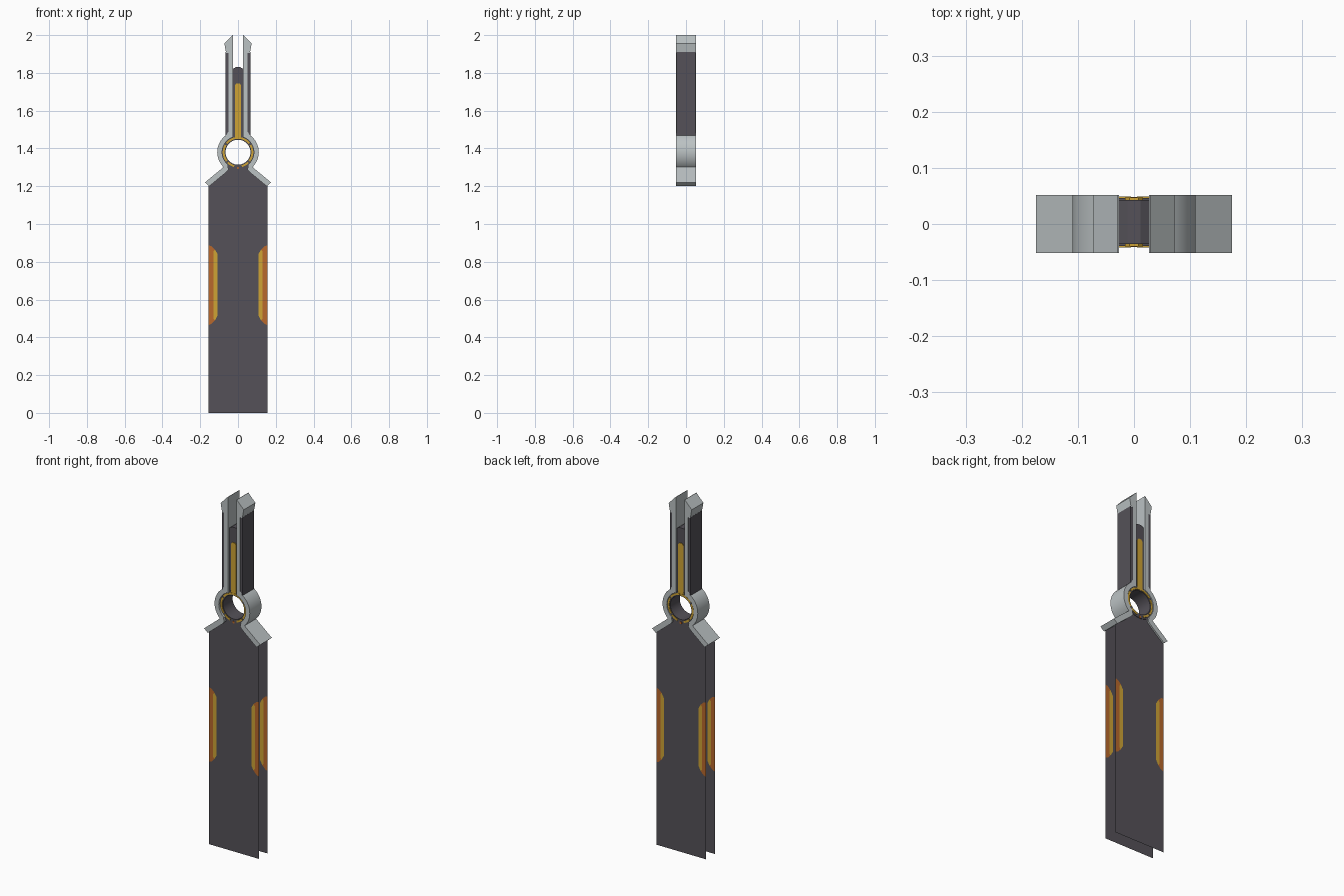
import bpy, bmesh, math

if "Cube" in bpy.data.objects:
    bpy.data.objects.remove(bpy.data.objects["Cube"])

def material(name, rgb):
    m = bpy.data.materials.new(name)
    m.diffuse_color = (*rgb, 1)
    m.use_nodes = True
    m.node_tree.nodes["Principled BSDF"].inputs["Base Color"].default_value = m.diffuse_color
    return m

DARK = material("dark charcoal", (0.09, 0.083, 0.098))
STEEL = material("light steel", (0.50, 0.54, 0.55))
ORANGE = material("burnt orange", (0.48, 0.14, 0.025))
GOLD = material("gold", (0.62, 0.37, 0.035))

FRONT, BACK = -0.036, 0.043      # planes of the two blade sheets
DEPTH = 0.052                    # half depth of the steel parts
RING_Z = 1.38

def prism(name, pts, y0, y1, mat, mirror=True):
    """Extrude an x/z outline from y0 to y1 (one sheet if equal), optionally mirrored in x."""
    bm = bmesh.new()
    for s in ((1, -1) if mirror else (1,)):
        face = bm.faces.new([bm.verts.new((s * x, y0, z)) for x, z in pts])
        if y1 != y0:
            ext = bmesh.ops.extrude_face_region(bm, geom=[face])["geom"]
            verts = [v for v in ext if isinstance(v, bmesh.types.BMVert)]
            bmesh.ops.translate(bm, verts=verts, vec=(0, y1 - y0, 0))
    bmesh.ops.recalc_face_normals(bm, faces=bm.faces)
    me = bpy.data.meshes.new(name)
    bm.to_mesh(me)
    bm.free()
    me.materials.append(mat)
    ob = bpy.data.objects.new(name, me)
    bpy.context.collection.objects.link(ob)
    return ob

def smooth(ob):
    bpy.ops.object.select_all(action='DESELECT')
    ob.select_set(True)
    bpy.context.view_layer.objects.active = ob
    bpy.ops.object.shade_smooth_by_angle(angle=math.radians(30))

def sector(r0, r1, a0, a1, n=16):
    """Outline of a ring sector around the ring centre, angles in degrees."""
    ang = [math.radians(a0 + (a1 - a0) * i / n) for i in range(n + 1)]
    arc = lambda r, seq: [(r * math.cos(a), RING_Z + r * math.sin(a)) for a in seq]
    return arc(r1, ang) + arc(r0, ang[::-1])

def both(pts):
    """Close a right-hand outline with its mirror image."""
    return pts + [(-x, z) for x, z in reversed(pts)]

# outline of the glowing slot in the blade edge, bottom to top
slot = [(0.155, 0.465), (0.140, 0.471), (0.122, 0.49), (0.108, 0.515),
        (0.108, 0.84), (0.122, 0.865), (0.140, 0.882), (0.155, 0.887)]
blade = both([(0.155, 0)] + slot + [(0.155, 1.2), (0.06, 1.285), (0.06, 1.306)])
glow = slot[:3] + [(0.130, 0.50), (0.130, 0.855)] + slot[5:]
strip = [(0.130, 0.50), (0.122, 0.49), (0.108, 0.515), (0.108, 0.84),
         (0.122, 0.865), (0.130, 0.855)]

# two thin blade sheets with glowing slots
for side, y in (("front", FRONT), ("back", BACK)):
    prism(side + "_blade_sheet", blade, y, y, DARK, mirror=False)
    prism(side + "_slot_glow", glow, y, y, ORANGE)
    prism(side + "_slot_strip", strip, y, y, GOLD)

# dark inner ring and steel half rings
smooth(prism("inner_ring", sector(0.066, 0.09, -90, 90, 24), FRONT - 0.003, BACK + 0.003, DARK))
smooth(prism("steel_half_rings", sector(0.084, 0.11, -52, 66), -DEPTH, DEPTH, STEEL))

# steel guard arms
prism("guard_arms", [(0.076, 1.302), (0.175, 1.22), (0.152, 1.2), (0.065, 1.272),
                     (0.05, 1.288), (0.055, 1.315)], -DEPTH, DEPTH, STEEL)

# hilt rails, outer grips and end caps
prism("hilt_rails", [(0.027, 1.455), (0.06, 1.475), (0.05, 1.49), (0.05, 1.92), (0.027, 1.92)],
      -DEPTH, DEPTH, STEEL)
prism("outer_grips", [(0.05, 1.465), (0.065, 1.465), (0.065, 1.91), (0.05, 1.91)],
      -DEPTH + 0.001, DEPTH - 0.001, DARK)
prism("end_caps", [(0.027, 1.91), (0.063, 1.905), (0.072, 1.955), (0.029, 2.0), (0.027, 2.0)],
      -DEPTH, DEPTH, STEEL)

# dark core between the rails
prism("hilt_core", both([(0.03, 1.455), (0.03, 1.82), (0.012, 1.83)]), FRONT, BACK, DARK, mirror=False)

# gold inlays on both faces
for side, y, d in (("front", FRONT, -1), ("back", BACK, 1)):
    prism(side + "_hilt_inlay", both([(0.016, 1.45), (0.016, 1.735), (0.008, 1.745)]),
          y, y + d * 0.004, GOLD, mirror=False)
    for i, (a0, a1) in enumerate(((-75, -45), (-38, 30), (38, 86))):
        prism(f"{side}_ring_inlay_{i}", sector(0.071, 0.081, a0, a1, 8),
              y, y + d * 0.006, GOLD)
    prism(side + "_ring_gem", both([(0.006, 1.29), (0.006, 1.302)]),
          y, y + d * 0.005, ORANGE, mirror=False)
